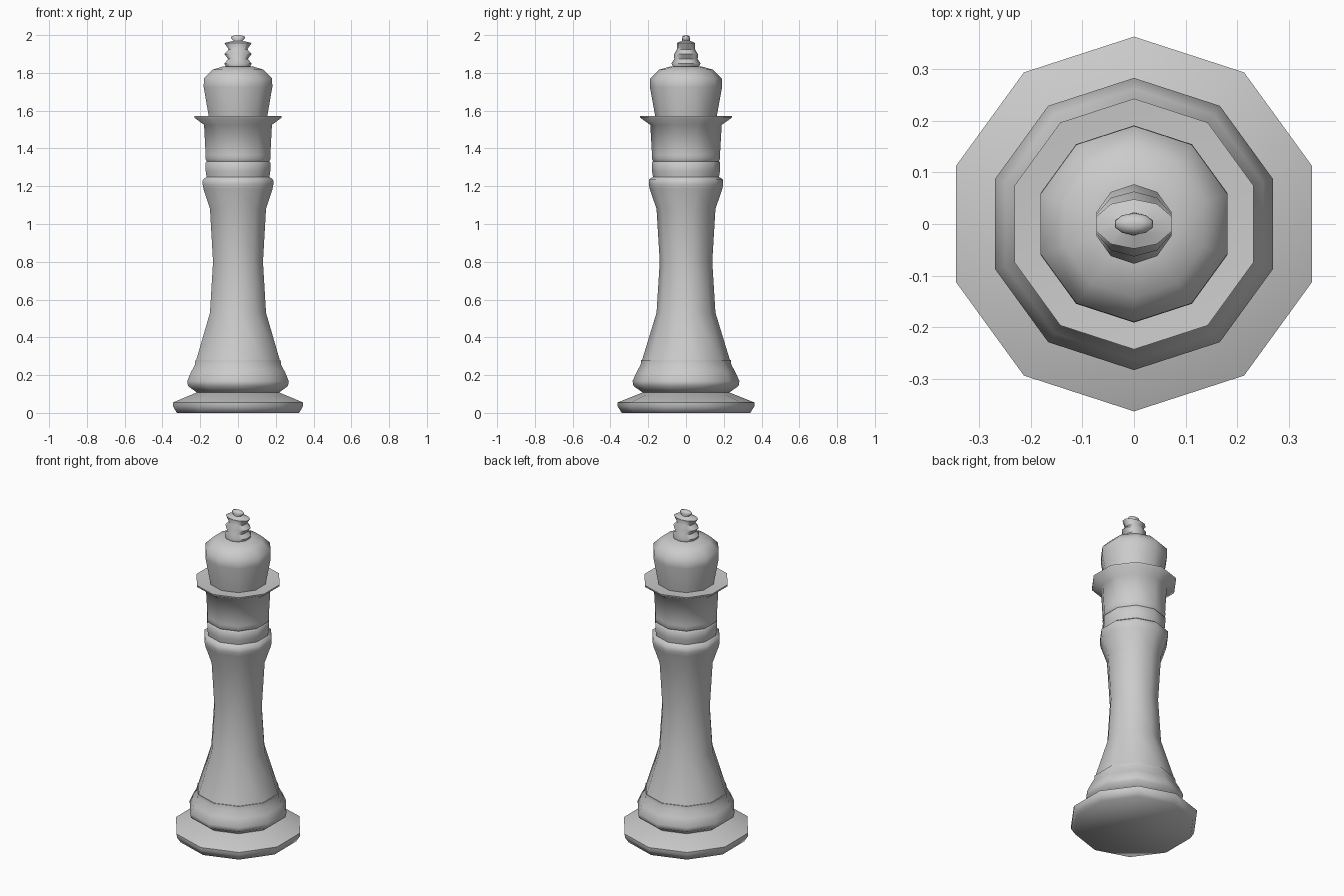
import bpy, bmesh, math

if "Cube" in bpy.data.objects:
    bpy.data.objects.remove(bpy.data.objects["Cube"])

SIDES = 10

def lathe(name, rings, angle=60):
    """Skin ten-sided rings given as (x radius, y radius, z), corners on +y and -y."""
    bm = bmesh.new()
    loops = []
    for rx, ry, z in rings:
        loops.append([bm.verts.new((rx * math.sin(2 * math.pi * i / SIDES),
                                    ry * math.cos(2 * math.pi * i / SIDES), z))
                      for i in range(SIDES)])
    for a, b in zip(loops, loops[1:]):
        for i in range(SIDES):
            j = (i + 1) % SIDES
            bm.faces.new((a[i], a[j], b[j], b[i]))
    bm.faces.new(loops[0])
    bm.faces.new(loops[-1])
    bmesh.ops.recalc_face_normals(bm, faces=bm.faces)
    mesh = bpy.data.meshes.new(name)
    bm.to_mesh(mesh)
    bm.free()
    obj = bpy.data.objects.new(name, mesh)
    bpy.context.collection.objects.link(obj)
    bpy.ops.object.select_all(action='DESELECT')
    obj.select_set(True)
    bpy.context.view_layer.objects.active = obj
    bpy.ops.object.shade_smooth_by_angle(angle=math.radians(angle))
    return obj

def round_part(name, profile):
    return lathe(name, [(r, r, z) for r, z in profile])

# Foot and the moulding above it
round_part("foot", [(0.34, 0), (0.362, 0.035), (0.363, 0.055), (0.225, 0.11)])
round_part("base_moulding", [(0.225, 0.105), (0.278, 0.142), (0.283, 0.168),
                             (0.262, 0.215), (0.24, 0.255), (0.237, 0.28)])

# Waisted stem with shoulder, neck rings and flared collar
round_part("stem", [(0.234, 0.275), (0.156, 0.53), (0.139, 0.8), (0.156, 1.08),
                    (0.192, 1.185), (0.197, 1.21), (0.196, 1.235), (0.175, 1.25),
                    (0.18, 1.28), (0.181, 1.325), (0.174, 1.332), (0.181, 1.345),
                    (0.18, 1.365), (0.189, 1.525), (0.242, 1.562), (0.243, 1.572),
                    (0.162, 1.565)])

# Bulbous head
round_part("head", [(0.161, 1.56), (0.191, 1.725), (0.19, 1.77), (0.142, 1.817),
                    (0.08, 1.835)])

# Finial: three tiers of equal width that get thinner front to back, and a flat knob
lathe("finial", [(0.065, 0.065, 1.825), (0.076, 0.077, 1.85), (0.055, 0.062, 1.873),
                 (0.076, 0.063, 1.9), (0.052, 0.048, 1.925), (0.076, 0.048, 1.958),
                 (0.025, 0.022, 1.97), (0.039, 0.021, 1.983), (0.035, 0.018, 1.994),
                 (0.015, 0.008, 2.0)])
